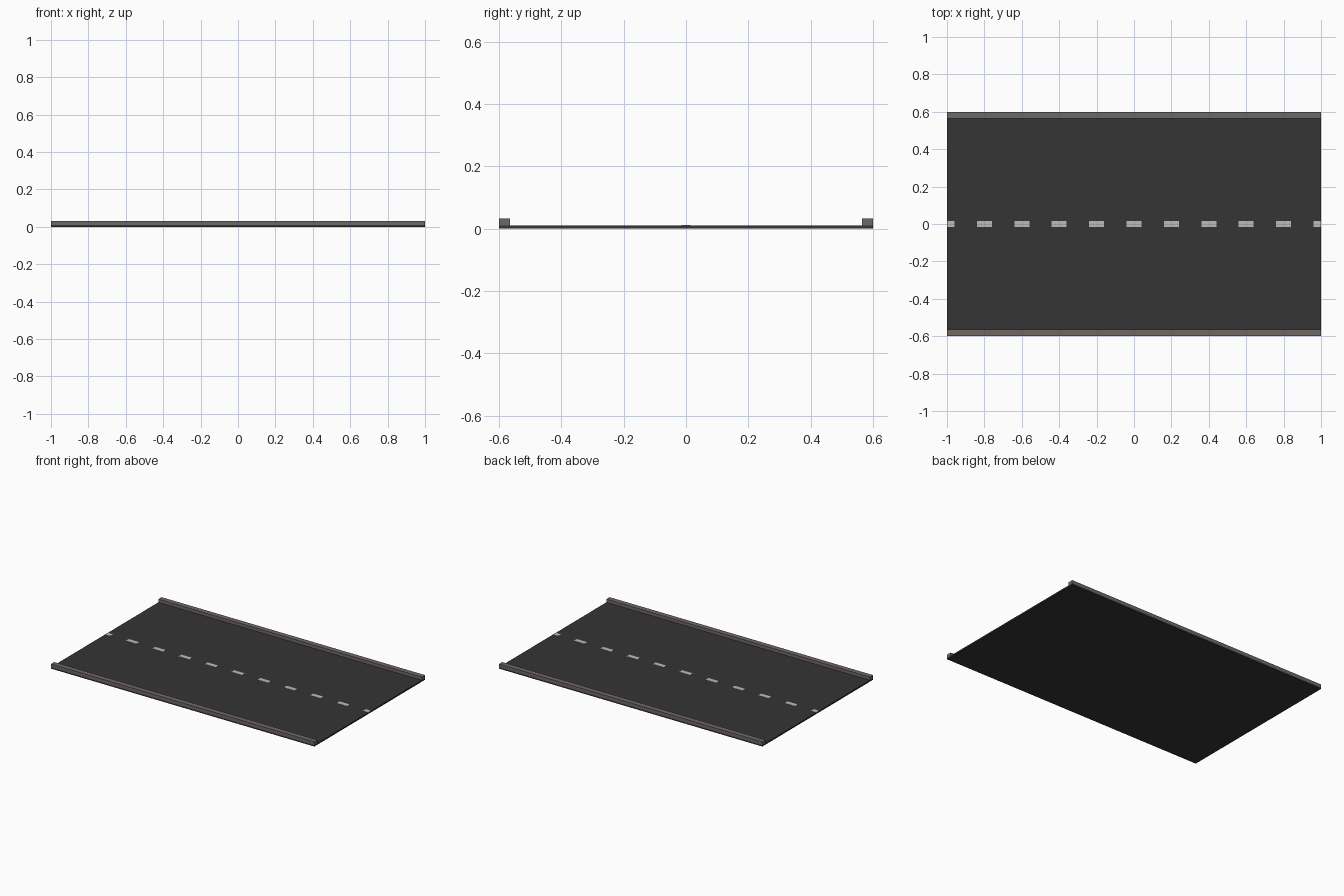
import bpy

if "Cube" in bpy.data.objects:
    bpy.data.objects.remove(bpy.data.objects["Cube"])


def material(name, rgb):
    m = bpy.data.materials.new(name)
    m.diffuse_color = (*rgb, 1)
    m.use_nodes = True
    m.node_tree.nodes["Principled BSDF"].inputs["Base Color"].default_value = m.diffuse_color
    return m


def box(name, x, y, z, mat):
    """Box from (min, max) ranges on each axis."""
    bpy.ops.mesh.primitive_cube_add(size=1, location=[sum(r) / 2 for r in (x, y, z)])
    ob = bpy.context.object
    ob.name = name
    ob.scale = [r[1] - r[0] for r in (x, y, z)]
    bpy.ops.object.transform_apply(location=False, rotation=False, scale=True)
    ob.data.materials.append(mat)
    return ob


asphalt = material("asphalt", (0.035, 0.035, 0.035))
stone = material("kerb_stone", (0.16, 0.14, 0.13))
paint = material("line_paint", (0.5, 0.5, 0.5))

SURFACE = 0.01

# Road slab
box("road_surface", (-1, 1), (-0.6, 0.6), (0, SURFACE), asphalt)

# Raised kerbs along both long edges
for side, y in (("front", (-0.6, -0.565)), ("back", (0.565, 0.6))):
    box(f"kerb_{side}", (-1, 1), y, (SURFACE, 0.032), stone)

# Dashed centre line, end dashes cut off at the road ends
for i in range(11):
    cx = -1 + 0.2 * i
    box(f"lane_dash_{i}", (max(cx - 0.04, -1), min(cx + 0.04, 1)),
        (-0.015, 0.015), (SURFACE, SURFACE + 0.001), paint)
